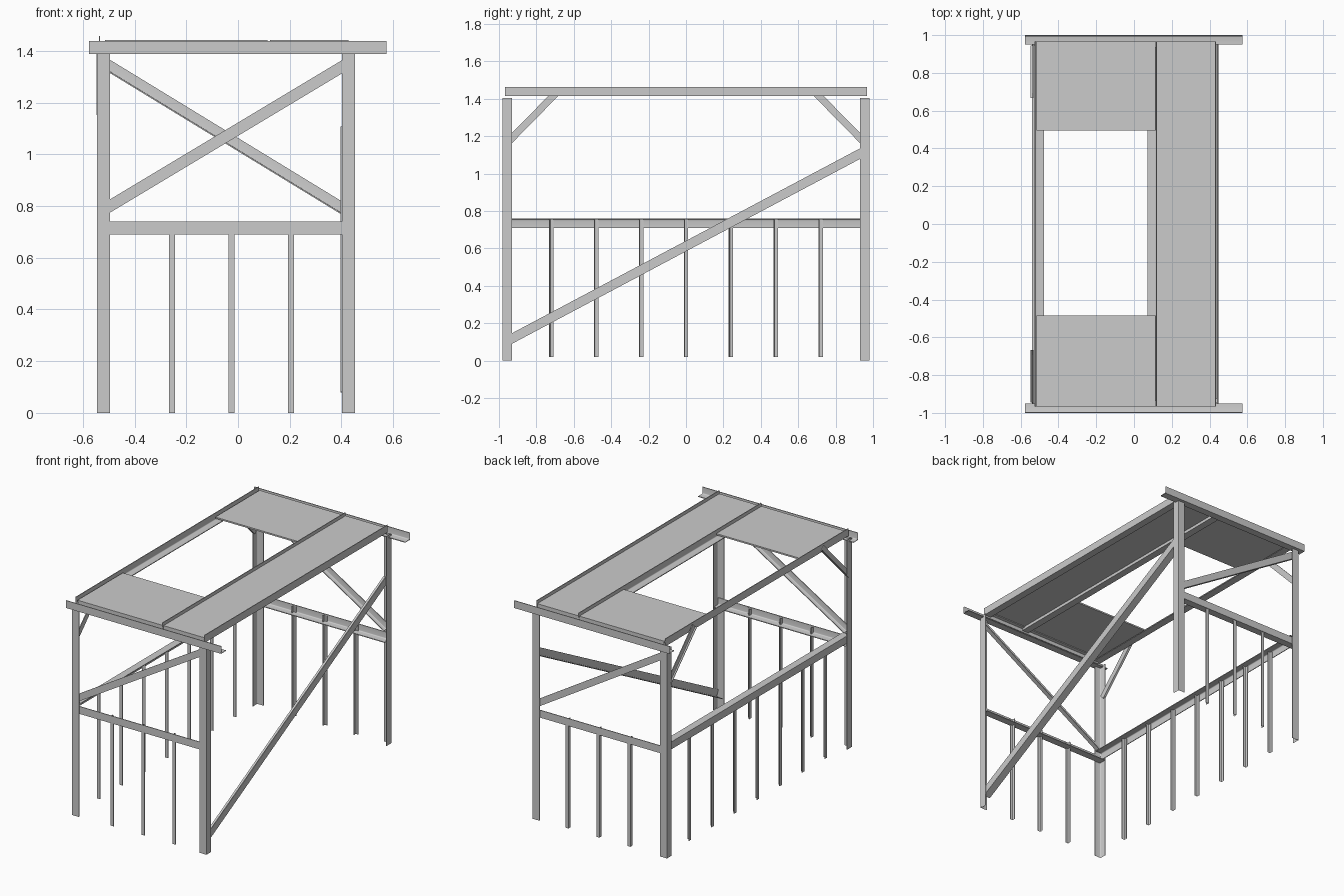
import bpy, math
from mathutils import Vector

cube = bpy.data.objects.get("Cube")
if cube:
    bpy.data.objects.remove(cube, do_unlink=True)

steel = bpy.data.materials.new("steel_grey")
steel.use_nodes = True
GREY = (0.6, 0.6, 0.6, 1)
steel.diffuse_color = GREY
steel.node_tree.nodes["Principled BSDF"].inputs["Base Color"].default_value = GREY

X, Y, Z = Vector((1, 0, 0)), Vector((0, 1, 0)), Vector((0, 0, 1))
T = 0.005      # steel thickness
LEG = 0.05     # usual leg width


def add_mesh(name, verts, faces):
    mesh = bpy.data.meshes.new(name)
    mesh.from_pydata(verts, [], faces)
    mesh.materials.append(steel)
    obj = bpy.data.objects.new(name, mesh)
    bpy.context.collection.objects.link(obj)
    return obj


def angle(name, a, b, u, v, lu=LEG, lv=LEG):
    """Open-ended steel angle; its outer corner runs from a to b, legs along u and v."""
    a, b = Vector(a), Vector(b)
    r = min(lu, lv) * 0.12
    c = T + r
    fillet = [(c - r * math.sin(k * math.pi / 6), c - r * math.cos(k * math.pi / 6))
              for k in range(4)]
    prof = [(0, 0), (lu, 0), (lu, T)] + fillet + [(T, lv), (0, lv)]
    if u.cross(v).dot(b - a) < 0:
        prof.reverse()
    n = len(prof)
    verts = [end + u * p + v * q for end in (a, b) for p, q in prof]
    faces = [(i, (i + 1) % n, n + (i + 1) % n, n + i) for i in range(n)]
    obj = add_mesh(name, verts, faces)
    bpy.ops.object.select_all(action='DESELECT')
    obj.select_set(True)
    bpy.context.view_layer.objects.active = obj
    bpy.ops.object.shade_smooth_by_angle(angle=math.radians(40))
    return obj


def brace(name, a, b, inward, width, flange):
    """Diagonal angle centred on a-b, with its flange on the lower edge."""
    a, b = Vector(a), Vector(b)
    up = (b - a).normalized().cross(inward)
    if up.z < 0:
        up = -up
    shift = up * (width / 2)
    angle(name, a - shift, b - shift, up, inward, width, flange)


def panel(name, x0, x1, y0, y1, z0=1.433, z1=1.443):
    verts = [(x, y, z) for z in (z0, z1) for x, y in
             ((x0, y0), (x1, y0), (x1, y1), (x0, y1))]
    sides = [(i, (i + 1) % 4, 4 + (i + 1) % 4, 4 + i) for i in range(4)]
    add_mesh(name, verts, [(3, 2, 1, 0), (4, 5, 6, 7)] + sides)


LEFT, RIGHT, END = -0.545, 0.452, 0.98

for s, side in ((-1, "front"), (1, "back")):
    inward = -s * Y
    y = s * END
    # Corner posts
    for x, d, label in ((LEFT, X, "right"), (RIGHT, -X, "left")):
        angle(f"{side}_{label}_post", (x, y, 0), (x, y, 1.403), d, inward)
    # Overhanging head beam and end frame under the roof
    angle(f"{side}_head_beam", (-0.577, s, 1.388), (0.575, s, 1.388), Z, inward)
    angle(f"{side}_roof_frame", (-0.51, s * 0.965, 1.433), (0.425, s * 0.965, 1.433),
          -Z, inward, 0.03, 0.03)
    # Mid rail with balusters
    yi = y + inward.y * T
    angle(f"{side}_rail", (LEFT + 0.01, yi, 0.69), (RIGHT - 0.01, yi, 0.69), Z, inward)
    for i in range(3):
        x = -0.267 + i * 0.23
        yb = yi + inward.y * T
        angle(f"{side}_baluster_{i + 1}", (x, yb, 0), (x, yb, 0.735), X, inward, 0.023, 0.023)
    # Cross brace
    left_z, right_z = (0.785, 1.355) if s < 0 else (1.355, 0.775)
    brace(f"{side}_brace", (-0.52, yi, left_z), (0.43, yi, right_z), inward, 0.044, 0.03)
    # Knee brace
    brace(f"{side}_knee_brace", (-0.533, s * 0.955, 1.165), (-0.533, s * 0.68, 1.445),
          -X, 0.038, 0.015)

# Long side rail with balusters
angle("side_rail", (LEFT + T, -0.96, 0.76), (LEFT + T, 0.96, 0.76), -Z, X)
for i in range(7):
    y = (i - 3) * 0.24 - 0.0115
    x = LEFT + 2 * T
    angle(f"side_baluster_{i + 1}", (x, y, 0.02), (x, y, 0.755), X, Y, 0.023, 0.023)

# Long diagonal on the open side
brace("side_diagonal", (RIGHT - T, -0.965, 0.1), (RIGHT - T, 0.965, 1.125), -X, 0.05, 0.05)

# Roof purlins
for label, x, d in (("right", -0.527, X), ("middle", 0.122, -X), ("left", 0.434, -X)):
    angle(f"{label}_purlin", (x, -0.967, 1.414), (x, 0.967, 1.414), Z, d)

# Roof panels
panel("long_roof_panel", 0.123, 0.428, -0.965, 0.965)
panel("front_roof_panel", -0.515, 0.115, -0.965, -0.485)
panel("back_roof_panel", -0.515, 0.115, 0.495, 0.965)
